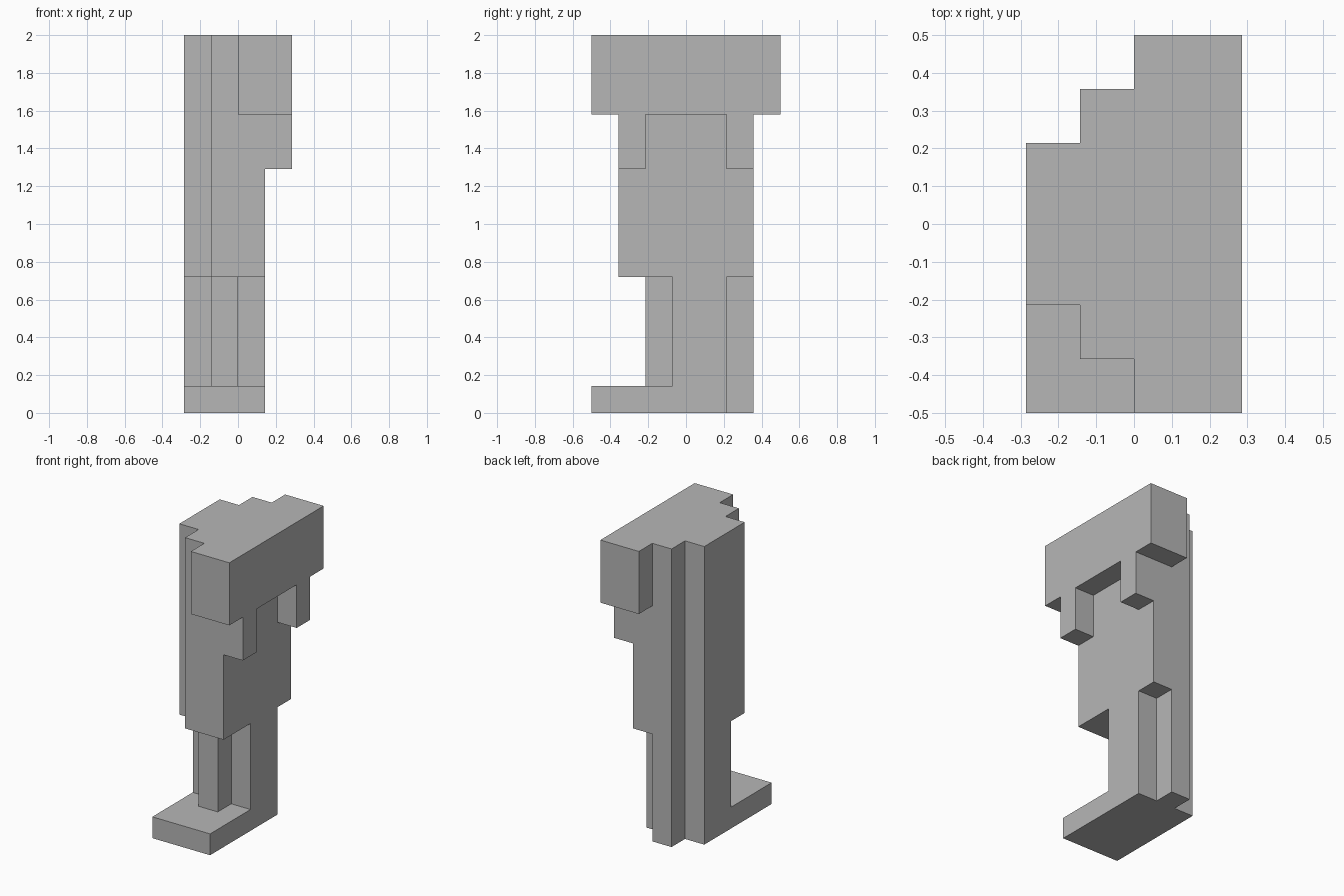
import bpy
import bmesh

cube = bpy.data.objects.get("Cube")
if cube:
    bpy.data.objects.remove(cube, do_unlink=True)

U = 1 / 7  # plan grid step

grey = bpy.data.materials.new("plain grey")
grey.use_nodes = True
grey.diffuse_color = (0.47, 0.47, 0.47, 1)
grey.node_tree.nodes["Principled BSDF"].inputs["Base Color"].default_value = grey.diffuse_color


def slab(name, plan, bottom, top):
    """Extrude a plan outline, given in grid steps, between two heights."""
    bm = bmesh.new()
    base = bm.faces.new([bm.verts.new((x * U, y * U, bottom)) for x, y in plan])
    extruded = bmesh.ops.extrude_face_region(bm, geom=[base], use_keep_orig=True)
    moved = [v for v in extruded["geom"] if isinstance(v, bmesh.types.BMVert)]
    bmesh.ops.translate(bm, verts=moved, vec=(0, 0, top - bottom))
    bmesh.ops.recalc_face_normals(bm, faces=bm.faces)
    mesh = bpy.data.meshes.new(name)
    bm.to_mesh(mesh)
    bm.free()
    mesh.materials.append(grey)
    obj = bpy.data.objects.new(name, mesh)
    bpy.context.collection.objects.link(obj)
    return obj


def mirrored(half):
    """Complete a plan outline across the front-to-back axis."""
    return half + [(x, -y) for x, y in reversed(half)]


# Heights where the plan changes
FOOT, KNEE, LOBE, HEAD, TOP = 0.143, 0.72, 1.29, 1.58, 2.0

# Stepped back edge shared by the upper slabs
steps = [(-2, 1.5), (-1, 1.5), (-1, 2.5)]

# Overhanging head
slab("head", mirrored(steps + [(0, 2.5), (0, 3.5), (2, 3.5)]), HEAD, TOP)

# Shoulder layer with two lobes either side of a recess
slab("shoulders", mirrored(steps + [(2, 2.5), (2, 1.5), (1, 1.5)]), LOBE, HEAD)

# Torso
slab("torso", mirrored(steps + [(1, 2.5)]), KNEE, LOBE)

# Rear outline shared by the leg and the foot
rear = [(1, 1.5), (0, 1.5), (0, 2.5), (-1, 2.5), (-1, 1.5), (-2, 1.5)]

# Leg with a narrow front rib
slab("leg", rear + [(-2, -0.5), (-1, -0.5), (-1, -1.5),
                    (0, -1.5), (0, -0.5), (1, -0.5)], FOOT, KNEE)

# Foot reaching forward
slab("foot", rear + [(-2, -3.5), (1, -3.5)], 0, FOOT)
